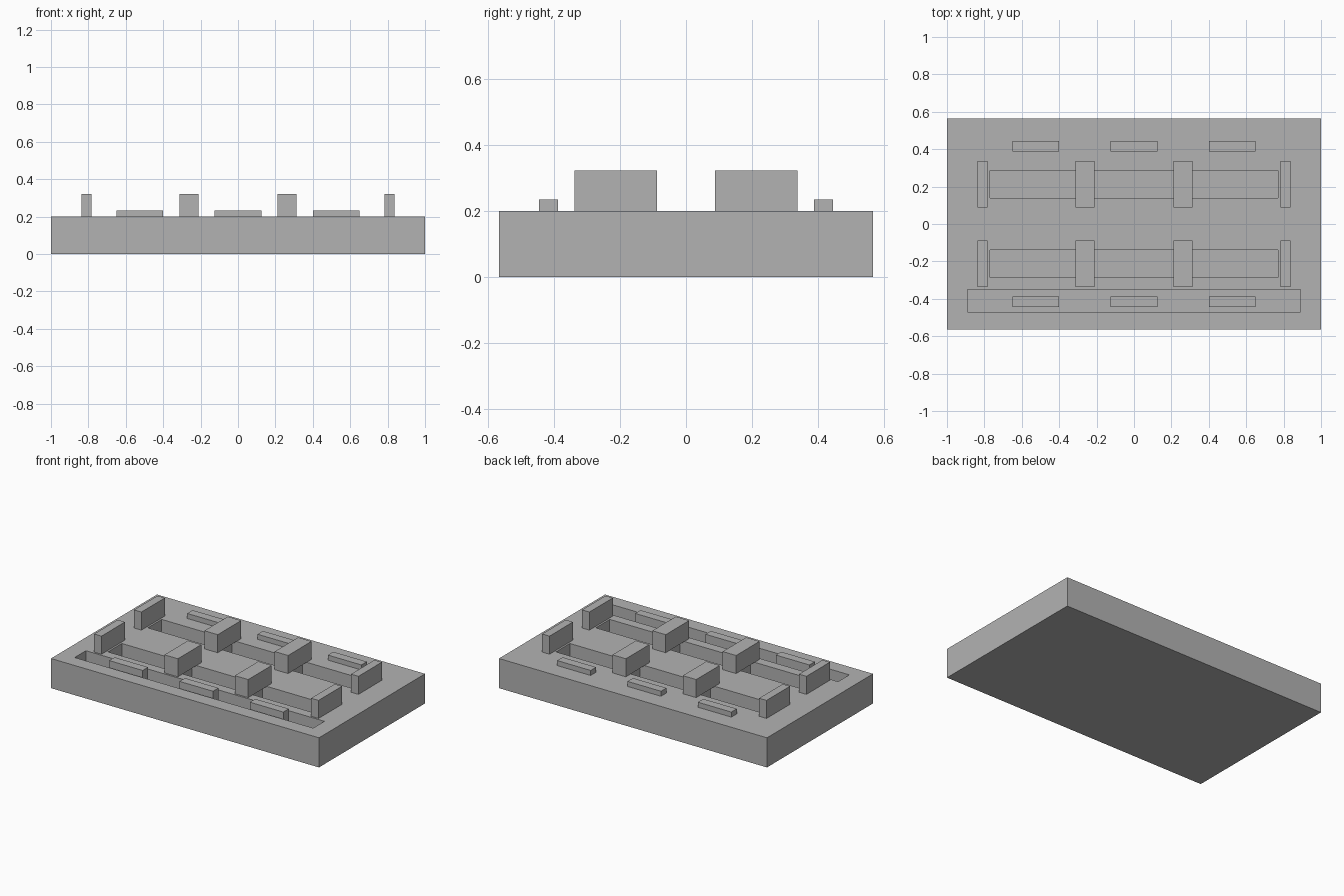
import bpy, bmesh
from mathutils import Matrix, Vector

cube = bpy.data.objects.get("Cube")
if cube:
    bpy.data.objects.remove(cube, do_unlink=True)

grey = bpy.data.materials.new("plain grey")
grey.use_nodes = True
colour = (0.45, 0.45, 0.45, 1)
grey.diffuse_color = colour
grey.node_tree.nodes["Principled BSDF"].inputs["Base Color"].default_value = colour

TOP = 0.2
PITCH = 0.525
ROW_Y = 0.2125
TROUGH_Y, TROUGH_DEPTH = -0.41, 0.1


def boxes(name, specs):
    """One object made of boxes, each given by x, y, width, depth, bottom, top."""
    bm = bmesh.new()
    for x, y, w, d, low, high in specs:
        place = Matrix.Translation((x, y, (low + high) / 2))
        size = Matrix.Diagonal(Vector((w, d, high - low, 1)))
        bmesh.ops.create_cube(bm, size=1, matrix=place @ size)
    mesh = bpy.data.meshes.new(name)
    bm.to_mesh(mesh)
    bm.free()
    mesh.materials.append(grey)
    ob = bpy.data.objects.new(name, mesh)
    bpy.context.collection.objects.link(ob)
    return ob


# Tray body with two rows of three pockets and a long front trough
body = boxes("tray_body", [(0, 0, 2, 1.13, 0, TOP)])
cuts = [(i * PITCH, s * ROW_Y, 0.49, 0.148, 0.05, TOP + 0.1)
        for i in (-1, 0, 1) for s in (-1, 1)]
cuts.append((0, TROUGH_Y, 1.78, 0.12, TOP - TROUGH_DEPTH, TOP + 0.1))
cutter = boxes("pocket_cutter", cuts)
cutter.hide_render = True
cutter.hide_viewport = True
cut = body.modifiers.new("pockets", "BOOLEAN")
cut.operation = "DIFFERENCE"
cut.solver = "EXACT"
cut.object = cutter

# Apply the cut and drop the helper
bpy.context.view_layer.update()
graph = bpy.context.evaluated_depsgraph_get()
finished = bpy.data.meshes.new_from_object(body.evaluated_get(graph))
body.modifiers.clear()
body.data = finished
bpy.data.objects.remove(cutter, do_unlink=True)

# Upright blocks between the pockets and thin plates at the row ends
for row, s in (("front", -1), ("back", 1)):
    for side, x in (("right", -1), ("left", 1)):
        boxes(f"{row}_{side}_divider_block",
              [(x * PITCH / 2, s * ROW_Y, 0.1, 0.25, TOP, 0.322)])
        boxes(f"{row}_{side}_end_plate",
              [(x * 0.81, s * ROW_Y, 0.055, 0.25, TOP, 0.322)])

# Low pads beside each pocket; the front ones stand in the trough
for side, i in (("right", -1), ("middle", 0), ("left", 1)):
    for row, y, low in (("front", -0.416, TOP - TROUGH_DEPTH), ("back", 0.416, TOP)):
        boxes(f"{row}_{side}_pad", [(i * PITCH, y, 0.25, 0.058, low, 0.234)])
